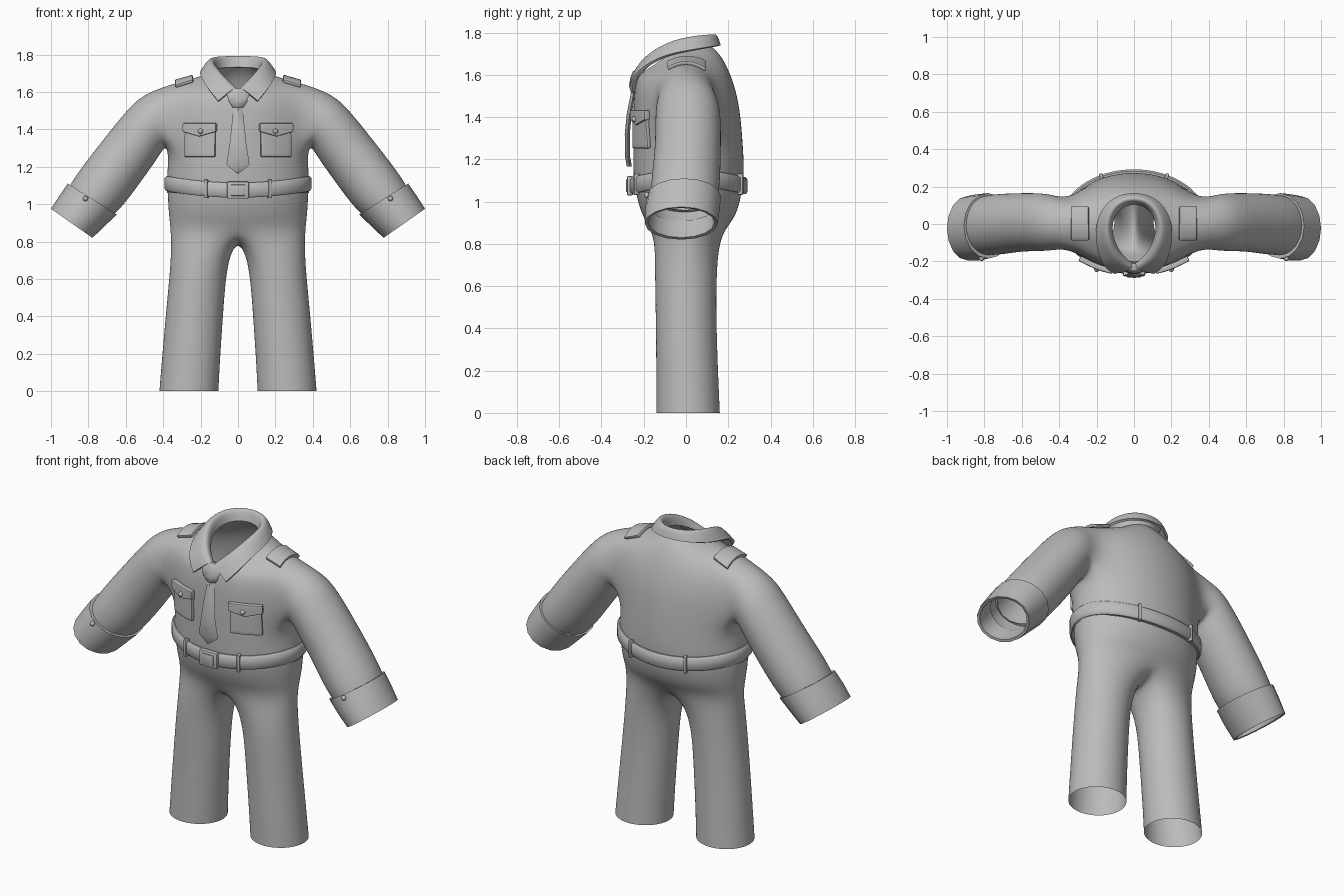
import bpy, bmesh, math
from mathutils import Vector, Matrix

if "Cube" in bpy.data.objects:
    bpy.data.objects.remove(bpy.data.objects["Cube"])

grey = bpy.data.materials.new("uniform grey")
grey.use_nodes = True
grey.diffuse_color = (0.5, 0.5, 0.5, 1)
grey.node_tree.nodes["Principled BSDF"].inputs["Base Color"].default_value = (0.5, 0.5, 0.5, 1)
parts = []


def finish(name, bm, *mods):
    """Turn a bmesh into an object; mods are (type, settings) pairs."""
    bmesh.ops.recalc_face_normals(bm, faces=bm.faces)
    me = bpy.data.meshes.new(name)
    bm.to_mesh(me)
    bm.free()
    me.materials.append(grey)
    ob = bpy.data.objects.new(name, me)
    bpy.context.scene.collection.objects.link(ob)
    for kind, settings in mods:
        m = ob.modifiers.new(kind.title(), kind)
        for key, value in settings.items():
            setattr(m, key, value)
    parts.append(ob)
    return ob


MIRROR = ("MIRROR", {})
SUBSURF = ("SUBSURF", {"levels": 3, "render_levels": 3})


def skin(bm, a, b, loop=True, skip=()):
    """Join two rows of vertices with quads."""
    n = len(a)
    for i in range(n if loop else n - 1):
        if i not in skip:
            j = (i + 1) % n
            bm.faces.new((a[i], a[j], b[j], b[i]))


def loft(bm, rows, loop=True, cap=False):
    rows = [[bm.verts.new(p) for p in row] for row in rows]
    for a, b in zip(rows, rows[1:]):
        skin(bm, a, b, loop)
    if cap:
        bm.faces.new(rows[0])
        bm.faces.new(rows[-1])
    return rows


def half_ring(bm, rx, yf, yb, z, zf=None, zb=None):
    """Seven vertices from front centre round the left side to back centre."""
    zf, zb = zf or z, zb or z
    row = []
    for k in range(7):
        t = math.radians(-90 + 30 * k)
        s = math.sin(t)
        y = (yf + yb) / 2 + 1.045 * (yb - yf) / 2 * s
        zz = z + ((zf if s < 0 else zb) - z) * abs(s)
        x = 0 if k in (0, 6) else 1.045 * rx * math.cos(t)
        row.append(bm.verts.new((x, y, zz)))
    return row


def tube_ring(top, bottom, yf, yb, grow=1.108, n=8):
    """Ring of a sleeve from its top and bottom (x, z) and its y range."""
    t, b = Vector((top[0], 0, top[1])), Vector((bottom[0], 0, bottom[1]))
    c = (t + b) / 2 + Vector((0, (yf + yb) / 2, 0))
    up, side = (t - b) / 2 * grow, Vector((0, (yb - yf) / 2 * grow, 0))
    return [c + up * math.cos(a) + side * math.sin(a)
            for a in (2 * math.pi * j / n for j in range(n))]


# Shirt: half torso with a sleeve grown from the side opening
bm = bmesh.new()
r = [half_ring(bm, *v) for v in (
    (0.38, -0.245, 0.27, 1.06),
    (0.38, -0.25, 0.275, 1.15),
    (0.37, -0.25, 0.27, 1.26),
    (0.39, -0.25, 0.255, 1.45),
    (0.35, -0.24, 0.22, 1.66, 1.55, 1.58),
    (0.185, -0.225, 0.17, 1.69, 1.59, 1.69),
    (0.125, -0.2, 0.115, 1.72, 1.61, 1.74))]
for i in range(6):
    skin(bm, r[i], r[i + 1], False, (2, 3) if i in (2, 3) else ())
hole = [r[4][3], r[4][4], r[3][4], r[2][4], r[2][3], r[2][2], r[3][2], r[4][2]]
bm.verts.remove(r[3][3])
sleeve = loft(bm, [
    tube_ring((0.50, 1.60), (0.385, 1.31), -0.15, 0.165, 1.04),
    tube_ring((0.58, 1.52), (0.42, 1.26), -0.145, 0.165),
    tube_ring((0.70, 1.37), (0.52, 1.12), -0.145, 0.165),
    tube_ring((0.88, 1.14), (0.63, 0.97), -0.17, 0.16),
    tube_ring((0.93, 1.04), (0.72, 0.90), -0.16, 0.14)])
skin(bm, hole, sleeve[0])
shirt = finish("shirt", bm, MIRROR, SUBSURF)

# Trousers: half hips, crotch vertex, then one leg
bm = bmesh.new()
r = [half_ring(bm, *v) for v in (
    (0.375, -0.24, 0.265, 1.1),
    (0.375, -0.235, 0.262, 1.02),
    (0.368, -0.205, 0.235, 0.93),
    (0.358, -0.165, 0.185, 0.84, 0.86, 0.87))]
for a, b in zip(r, r[1:]):
    skin(bm, a, b, False)
crotch = bm.verts.new((0, 0.01, 0.79))
leg_rows = []
for z, x0, x1, yf, yb in ((0.70, 0.058, 0.357, -0.148, 0.145),
                          (0.45, 0.078, 0.382, -0.142, 0.142),
                          (0.15, 0.098, 0.408, -0.14, 0.153),
                          (0.0, 0.105, 0.42, -0.14, 0.16)):
    leg_rows.append([])
    for j in range(8):
        a = math.radians(-135 + 45 * j)
        leg_rows[-1].append(((x0 + x1) / 2 + 1.108 * (x1 - x0) / 2 * math.cos(a),
                             (yf + yb) / 2 + 1.108 * (yb - yf) / 2 * math.sin(a), z))
leg = loft(bm, leg_rows)
skin(bm, r[3] + [crotch], leg[0])
finish("trousers", bm, MIRROR, SUBSURF)

# Turned-back cuffs with an inner lining
bm = bmesh.new()
loft(bm, [tube_ring(*v, grow=1, n=16) for v in (
    ((0.88, 1.09), (0.68, 0.96), -0.16, 0.145),
    ((0.91, 1.11), (0.648, 0.945), -0.185, 0.165),
    ((0.955, 1.045), (0.71, 0.885), -0.195, 0.16),
    ((1.0, 0.975), (0.778, 0.82), -0.195, 0.15),
    ((0.985, 0.97), (0.79, 0.83), -0.18, 0.135),
    ((0.92, 1.06), (0.71, 0.91), -0.17, 0.14))])
cuff = finish("cuffs", bm, MIRROR)

# Collar: lining, fold and outer edge from front to back
lining = [(0.01, -0.215, 1.6), (0.07, -0.17, 1.65), (0.12, -0.08, 1.7),
          (0.125, 0.02, 1.72), (0.08, 0.09, 1.73), (0, 0.12, 1.73)]
fold = [(0.01, -0.24, 1.63), (0.08, -0.2, 1.70), (0.135, -0.09, 1.775),
        (0.145, 0.02, 1.805), (0.095, 0.115, 1.81), (0, 0.145, 1.81)]
edge = [(0.105, -0.26, 1.55), (0.165, -0.225, 1.62), (0.2, -0.11, 1.69),
        (0.2, 0.02, 1.715), (0.13, 0.135, 1.735), (0, 0.17, 1.74)]
bm = bmesh.new()
loft(bm, [lining, fold, edge], loop=False)
finish("collar", bm, MIRROR,
       ("SUBSURF", {"levels": 3, "render_levels": 3, "boundary_smooth": "PRESERVE_CORNERS"}),
       ("SOLIDIFY", {"thickness": 0.014, "offset": 0}))


# Tie blade and knot: four-sided lofts with a front ridge
def tie_part(name, stations, depth, *mods):
    bm = bmesh.new()
    loft(bm, [[(-w, y + 0.014, z), (0, y, z), (w, y + 0.014, z), (0, y + depth, z)]
              for z, w, y in stations], cap=True)
    finish(name, bm, *mods)


tie_part("tie_blade", [(1.54, 0.022, -0.256), (1.42, 0.034, -0.28), (1.32, 0.045, -0.29),
                       (1.21, 0.062, -0.288), (1.165, 0.004, -0.28)], 0.024)
tie_part("tie_knot", [(1.62, 0.045, -0.25), (1.585, 0.064, -0.264), (1.545, 0.05, -0.27),
                      (1.515, 0.03, -0.262)], 0.045, ("BEVEL", {"width": 0.006, "segments": 2}))


# Belt: rounded strap, lower at the front and back than at the sides
def belt_point(a, dr=0.0, dz=0.0):
    c, s = math.cos(a), math.sin(a)
    return Vector(((0.375 + dr) * c, 0.012 + (0.262 + dr) * s, 1.075 + 0.035 * c * c + dz))


section = [(-0.015, -0.038), (0.008, -0.04), (0.018, -0.028),
           (0.018, 0.028), (0.008, 0.04), (-0.015, 0.038)]
bm = bmesh.new()
rows = loft(bm, [[belt_point(2 * math.pi * i / 64, *p) for p in section] for i in range(64)])
skin(bm, rows[-1], rows[0])
finish("belt", bm)


def box(name, loc, size, turn=0.0, bevel=0.005):
    bm = bmesh.new()
    bmesh.ops.create_cube(bm, size=1, matrix=Matrix.Translation(loc)
                          @ Matrix.Rotation(turn, 4, "Z") @ Matrix.Diagonal((*size, 1)))
    finish(name, bm, ("BEVEL", {"width": bevel, "segments": 2}))


for i, deg in enumerate((-64, -116, 63, 117)):
    a = math.radians(deg)
    normal = math.atan2(math.sin(a) / 0.262, math.cos(a) / 0.375)
    box(f"belt_loop_{i + 1}", belt_point(a, 0.012), (0.03, 0.018, 0.1), normal)
box("buckle_frame", (0, -0.265, 1.075), (0.115, 0.03, 0.092), bevel=0.008)
box("buckle_plate", (0, -0.279, 1.075), (0.075, 0.012, 0.06), bevel=0.004)


# Pockets, flaps and shoulder tabs: plates laid onto the shirt
def plate(name, centre, size, thick, axis, point=0.0):
    bm = bmesh.new()
    bmesh.ops.create_grid(bm, x_segments=8, y_segments=8, size=0.5)
    for v in bm.verts:
        x, y = v.co.x, v.co.y
        v.co = (x * size[0], y * size[1] - point * (0.5 - y) * (1 - 2 * abs(x)), 0)
    turn = Matrix.Rotation(math.pi / 2 if axis == "y" else 0, 4, "X")
    bm.transform(Matrix.Translation(centre) @ turn)
    wrap = {"target": shirt, "wrap_method": "PROJECT", "use_project_" + axis: True,
            "use_positive_direction": axis == "y", "use_negative_direction": axis == "z"}
    ob = finish(name, bm, ("SHRINKWRAP", wrap),
                ("SOLIDIFY", {"thickness": thick, "offset": 1}),
                ("BEVEL", {"width": 0.007, "segments": 2, "limit_method": "ANGLE",
                           "angle_limit": math.radians(50)}), MIRROR)
    up = Vector((0, -1, 0)) if axis == "y" else Vector((0, 0, 1))
    if ob.data.polygons[0].normal.dot(up) < 0:
        ob.data.flip_normals()


plate("pockets", (0.198, -0.6, 1.335), (0.16, 0.165), 0.02, "y")
plate("pocket_flaps", (0.198, -0.6, 1.41), (0.172, 0.045), 0.03, "y", 0.025)
plate("shoulder_tabs", (0.285, 0.003, 2.2), (0.095, 0.17), 0.02, "z")

# Buttons on the flaps and cuffs
bpy.context.view_layer.update()
graph = bpy.context.evaluated_depsgraph_get()
for name, base, x, z, lift in (("pocket_buttons", shirt, 0.2, 1.39, 0.032),
                               ("cuff_buttons", cuff, 0.815, 1.03, 0.004)):
    hit, at, _, _ = base.evaluated_get(graph).ray_cast(Vector((x, -1, z)), Vector((0, 1, 0)))
    y = at.y if hit else -0.2
    bm = bmesh.new()
    bmesh.ops.create_uvsphere(bm, u_segments=12, v_segments=8, radius=0.014,
                              matrix=Matrix.Translation((x, y - lift, z)))
    finish(name, bm, MIRROR)

# Apply modifiers and smooth the shading, keeping crisp edges
bpy.ops.object.select_all(action="DESELECT")
for ob in parts:
    ob.select_set(True)
bpy.context.view_layer.objects.active = shirt
bpy.ops.object.convert(target="MESH")
bpy.ops.object.shade_smooth_by_angle(angle=math.radians(40))
